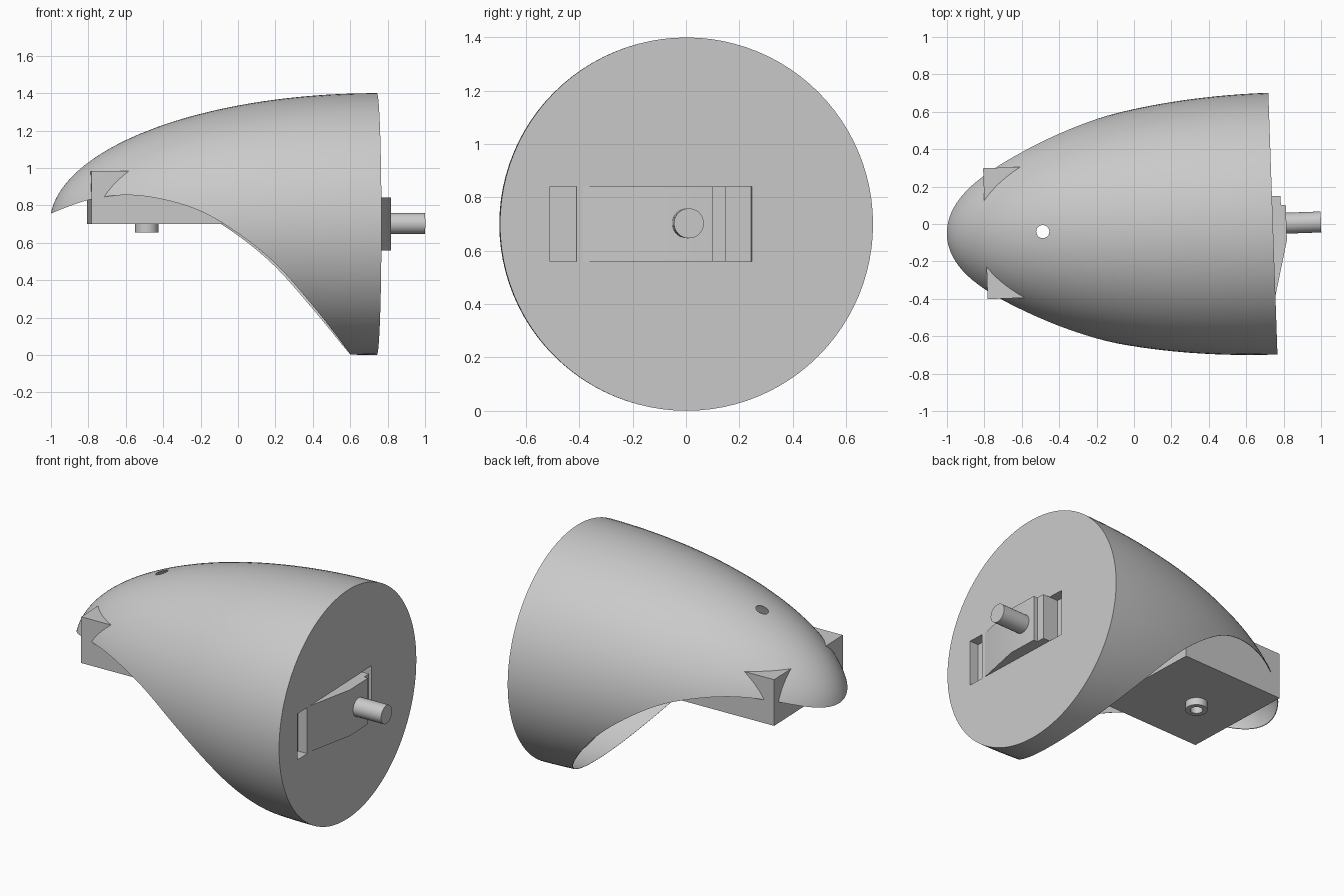
import bpy, bmesh, math
from mathutils import Vector, Matrix

cube = bpy.data.objects.get("Cube")
if cube:
    bpy.data.objects.remove(cube, do_unlink=True)

grey = bpy.data.materials.new("light grey")
grey.use_nodes = True
grey.diffuse_color = (0.59, 0.59, 0.59, 1)
grey.node_tree.nodes["Principled BSDF"].inputs["Base Color"].default_value = grey.diffuse_color

AXIS_Z = 0.70      # height of the centre line
RADIUS = 0.70      # rear radius of the fairing
LENGTH = 1.75      # nose to rear face
REAR_X = 0.743     # rear face
WALL = 0.003       # shell thickness
HOLE_X = -0.488    # vertical bore


def to_object(name, bm):
    bmesh.ops.recalc_face_normals(bm, faces=bm.faces)
    mesh = bpy.data.meshes.new(name)
    bm.to_mesh(mesh)
    bm.free()
    mesh.materials.append(grey)
    ob = bpy.data.objects.new(name, mesh)
    bpy.context.collection.objects.link(ob)
    return ob


def prism(name, outline, plane, lo, hi):
    """Extrude an outline drawn in the xy or xz plane."""
    bm = bmesh.new()
    place = (lambda a, b, d: (a, b, d)) if plane == "xy" else (lambda a, b, d: (a, d, b))
    face = bm.faces.new([bm.verts.new(place(a, b, lo)) for a, b in outline])
    moved = bmesh.ops.extrude_face_region(bm, geom=[face])["geom"]
    shift = Vector(place(0, 0, hi - lo))
    bmesh.ops.translate(bm, vec=shift, verts=[v for v in moved if isinstance(v, bmesh.types.BMVert)])
    return to_object(name, bm)


def block(name, x0, x1, y0, y1, z0, z1):
    return prism(name, [(x0, y0), (x1, y0), (x1, y1), (x0, y1)], "xy", z0, z1)


def cylinder(name, start, end, radius):
    bm = bmesh.new()
    start, end = Vector(start), Vector(end)
    bmesh.ops.create_cone(bm, cap_ends=True, segments=48, radius1=radius,
                          radius2=radius, depth=(end - start).length)
    turn = Vector((0, 0, 1)).rotation_difference(end - start).to_matrix()
    bmesh.ops.rotate(bm, matrix=turn, verts=bm.verts)
    bmesh.ops.translate(bm, vec=(start + end) / 2, verts=bm.verts)
    return to_object(name, bm)


def nose_cone(name, inset):
    """Half ellipse revolved around the centre line, closed flat at the rear."""
    bm = bmesh.new()
    length, radius, end_x = LENGTH - inset, RADIUS - inset, REAR_X - inset
    last = math.acos((REAR_X - end_x) / length)
    profile = []
    for i in range(41):
        t = last * i / 40
        profile.append((REAR_X - length * math.cos(t), 0, AXIS_Z + radius * math.sin(t)))
    profile.append((end_x, 0, AXIS_Z))
    verts = [bm.verts.new(p) for p in profile]
    edges = [bm.edges.new(pair) for pair in zip(verts, verts[1:])]
    bmesh.ops.spin(bm, geom=verts + edges, cent=(0, 0, AXIS_Z), axis=(1, 0, 0),
                   angle=2 * math.pi, steps=96, use_merge=True)
    bmesh.ops.remove_doubles(bm, verts=bm.verts, dist=0.0001)
    return to_object(name, bm)


def cut(ob, cutter):
    mod = ob.modifiers.new("cut", "BOOLEAN")
    mod.operation = "DIFFERENCE"
    mod.solver = "EXACT"
    mod.object = cutter
    bpy.context.view_layer.objects.active = ob
    bpy.ops.object.modifier_apply(modifier=mod.name)
    bpy.data.objects.remove(cutter, do_unlink=True)


def bore(ob):
    cut(ob, cylinder("bore_cutter", (HOLE_X, 0, 0.3), (HOLE_X, 0, 1.6), 0.035))


def smooth_path(points, steps=8):
    """Catmull-Rom curve through the points."""
    p = [Vector(q) for q in points]
    p = [2 * p[0] - p[1]] + p + [2 * p[-1] - p[-2]]
    path = []
    for a, b, c, d in zip(p, p[1:], p[2:], p[3:]):
        for i in range(steps):
            t = i / steps
            path.append(0.5 * (2 * b + (c - a) * t + (2 * a - 5 * b + 4 * c - d) * t ** 2
                               + (3 * b - a - 3 * c + d) * t ** 3))
    return path + [p[-2]]


# Fairing: thin hollow shell closed by a thin rear disc
fairing = nose_cone("fairing", 0)
cut(fairing, nose_cone("cavity_cutter", WALL))

# Curved opening underneath
belly = smooth_path([(-1.1, 0.70), (-1, 0.757), (-0.8, 0.83), (-0.6, 0.855), (-0.4, 0.83),
                     (-0.2, 0.765), (0, 0.645), (0.2, 0.48), (0.4, 0.255), (0.6, 0.005),
                     (0.65, -0.06)])
outline = [tuple(p) for p in belly] + [(0.65, -0.3), (-1.1, -0.3)]
belly_cutter = prism("belly_cutter", outline, "xz", -1, 1)
belly_cutter.data.transform(Matrix.Rotation(math.radians(-1.2), 4, "Z"))
cut(fairing, belly_cutter)
bore(fairing)

# Mount behind the rear disc, with two recesses open to the rear
mount = block("rear_mount", 0.68, REAR_X - 0.001, -0.518, 0.25, 0.555, 0.847)
for y0, y1 in ((-0.513, -0.413), (0.147, 0.245)):
    for ob in (fairing, mount):
        cut(ob, block("recess_cutter", REAR_X - 0.06, REAR_X + 0.1, y0, y1, 0.56, 0.842))

# Square housing and its boss below
housing = block("housing", -0.795, -0.095, -0.35, 0.35, 0.70, 0.983)
bore(housing)
boss = cylinder("boss", (HOLE_X, 0, 0.655), (HOLE_X, 0, 0.72), 0.062)
bore(boss)

# Stepped rear plate with a sloping side, and the shaft
plate_outline = [(0.69, -0.388), (REAR_X, -0.388), (0.815, -0.09), (0.815, 0.097),
                 (0.789, 0.097), (0.789, 0.147), (0.69, 0.147)]
plate = prism("rear_plate", plate_outline, "xy", 0.56, 0.842)
shaft = cylinder("shaft", (0.78, 0, AXIS_Z + 0.003), (1, 0, AXIS_Z + 0.003), 0.056)

# Shade, then turn everything slightly about the vertical
for ob in (fairing, mount, housing, boss, plate, shaft):
    bpy.ops.object.select_all(action="DESELECT")
    ob.select_set(True)
    bpy.context.view_layer.objects.active = ob
    bpy.ops.object.shade_smooth_by_angle(angle=math.radians(30))
    ob.location.y = -0.024
    ob.rotation_euler.z = math.radians(2)
